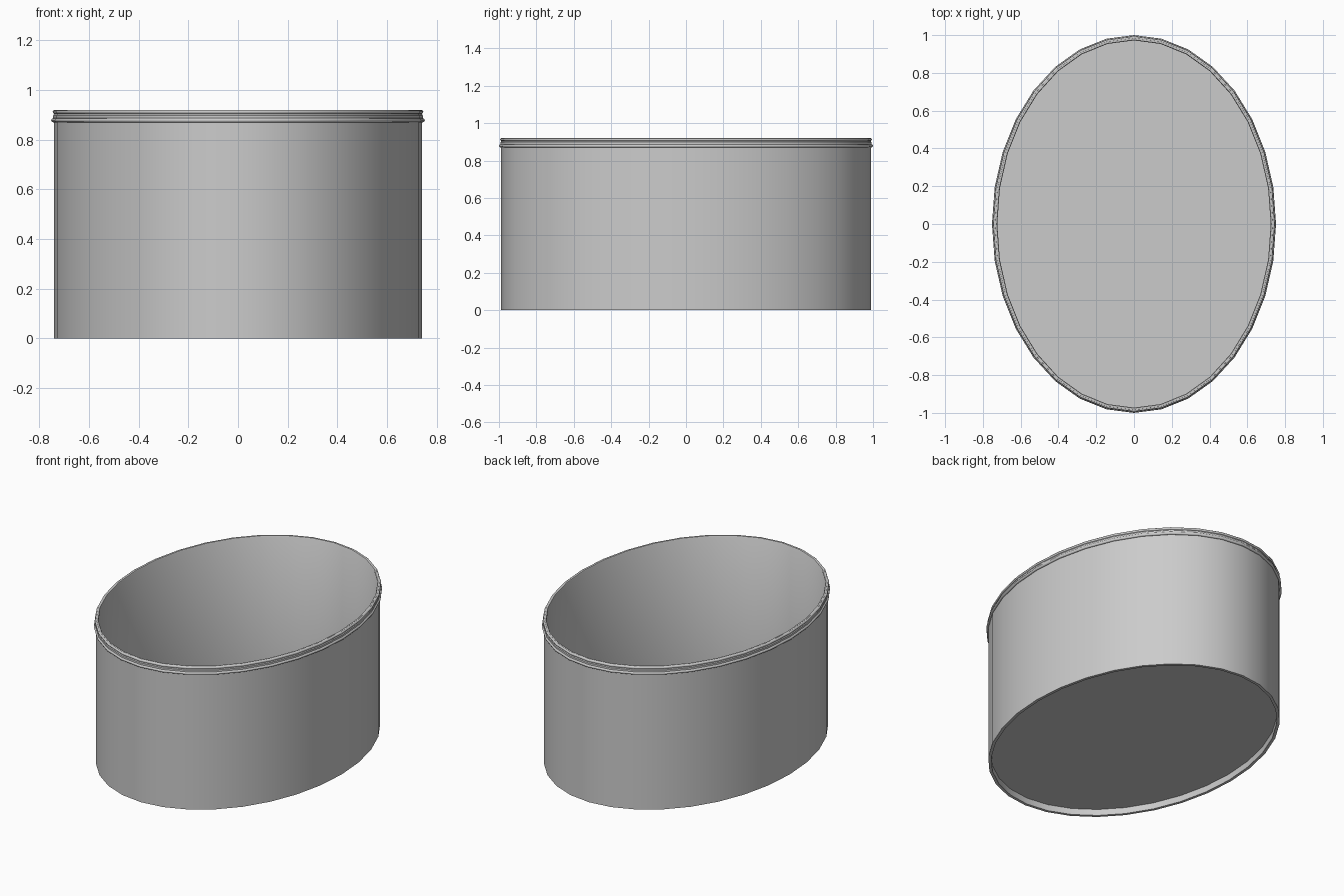
import bpy, bmesh, math

if "Cube" in bpy.data.objects:
    bpy.data.objects.remove(bpy.data.objects["Cube"])

SEG = 32
A, B = 0.74, 0.988   # wall half-widths in x and y


def lathe_ellipse(name, profile, closed=False, caps=(), seg=SEG, angle=35):
    """Sweep (offset, z) points round the ellipse; caps lists rings to fill."""
    bm = bmesh.new()
    rings = []
    for off, z in profile:
        rings.append([bm.verts.new(((A + off) * math.cos(2 * math.pi * i / seg),
                                    (B + off) * math.sin(2 * math.pi * i / seg), z))
                      for i in range(seg)])
    pairs = list(zip(rings, rings[1:]))
    if closed:
        pairs.append((rings[-1], rings[0]))
    for r, s in pairs:
        for i in range(seg):
            j = (i + 1) % seg
            bm.faces.new((r[i], r[j], s[j], s[i]))
    for c in caps:
        bm.faces.new(rings[c])
    bmesh.ops.recalc_face_normals(bm, faces=bm.faces)
    me = bpy.data.meshes.new(name)
    bm.to_mesh(me)
    bm.free()
    ob = bpy.data.objects.new(name, me)
    bpy.context.collection.objects.link(ob)
    bpy.ops.object.select_all(action='DESELECT')
    ob.select_set(True)
    bpy.context.view_layer.objects.active = ob
    bpy.ops.object.shade_smooth_by_angle(angle=math.radians(angle))
    return ob


def bead(name, off, z, r, n=8):
    """Rounded ring running round the tub."""
    pts = [(off + r * math.cos(2 * math.pi * k / n),
            z + r * math.sin(2 * math.pi * k / n)) for k in range(n)]
    return lathe_ellipse(name, pts, closed=True, angle=60)


# Tub: recessed underside, foot ring, outer wall, lip, inner wall, floor
lathe_ellipse("tub_body", [
    (-0.018, 0.04), (-0.018, 0.0), (0.0, 0.0), (0.0, 0.915),
    (-0.004, 0.92), (-0.013, 0.92), (-0.016, 0.915), (-0.016, 0.05),
], caps=(0, -1))

# Two rolled beads on the rim
bead("rim_bead_upper", -0.002, 0.912, 0.008)
bead("rim_bead_lower", 0.003, 0.878, 0.009)

# Raised band between the beads
lathe_ellipse("rim_band", [
    (-0.001, 0.872), (0.004, 0.874), (0.004, 0.898), (-0.001, 0.904)], closed=True)
